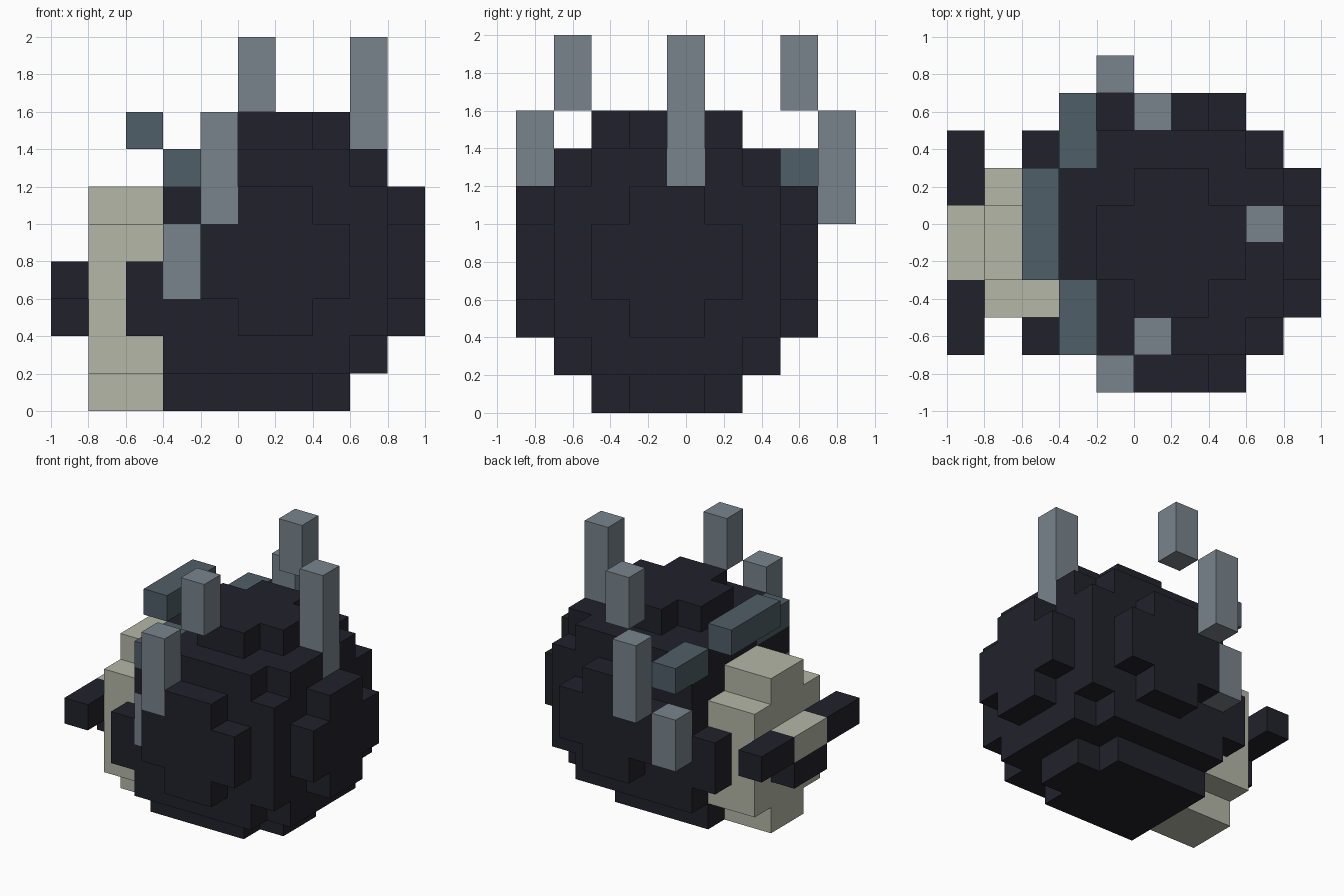
import bpy
import bmesh
from mathutils import Vector

CELL = 0.2
ORIGIN = Vector((-1.0, -0.9, 0.0))

old = bpy.data.objects.get("Cube")
if old:
    bpy.data.objects.remove(old, do_unlink=True)


def make_material(name, rgb):
    mat = bpy.data.materials.new(name)
    mat.use_nodes = True
    color = (*rgb, 1.0)
    mat.diffuse_color = color
    bsdf = next(n for n in mat.node_tree.nodes if n.type == 'BSDF_PRINCIPLED')
    bsdf.inputs["Base Color"].default_value = color
    bsdf.inputs["Roughness"].default_value = 0.9
    return mat


BLACK = make_material("near_black", (0.0155, 0.0155, 0.025))
CREAM = make_material("cream", (0.456, 0.474, 0.381))
STEEL = make_material("light_steel", (0.191, 0.231, 0.262))
SLATE = make_material("dark_slate", (0.080, 0.112, 0.136))


def box(x0, x1, y0, y1, z0, z1):
    """Grid cells filled by a box given in model units."""
    lo = [round((v - o) / CELL) for v, o in zip((x0, y0, z0), ORIGIN)]
    hi = [round((v - o) / CELL) for v, o in zip((x1, y1, z1), ORIGIN)]
    return {(i, j, k) for i in range(lo[0], hi[0])
            for j in range(lo[1], hi[1]) for k in range(lo[2], hi[2])}


def ball(center, radius):
    """Grid cells whose centres lie inside a sphere."""
    cells = set()
    for c in box(-1, 1, -0.9, 0.9, 0, 2):
        p = ORIGIN + (Vector(c) + Vector((0.5, 0.5, 0.5))) * CELL
        if (p - Vector(center)).length < radius:
            cells.add(c)
    return cells


parts = []  # (name, cells, material); later parts replace earlier cells

# Round body with a filled-out lower front
body = ball((0.2, -0.1, 0.8), 0.8)
body |= box(-0.4, 0.0, -0.5, 0.3, 0.0, 0.2)
body |= box(-0.4, 0.0, -0.7, 0.5, 0.2, 0.4)
parts.append(("body", body, BLACK))

# Face mask, snout and mouth
face = box(-0.8, -0.4, -0.3, 0.1, 0.0, 1.2)
face |= box(-0.8, -0.4, -0.5, 0.3, 0.2, 1.0)
parts.append(("face", face, CREAM))
parts.append(("snout", box(-1, -0.8, -0.3, 0.1, 0.6, 0.8), CREAM))
parts.append(("mouth", box(-1, -0.8, -0.3, 0.1, 0.4, 0.6), BLACK))

# Cheeks and side bars, in pairs
for side, y in (("near", -0.7), ("far", 0.3)):
    parts.append((f"cheek_{side}", box(-0.6, -0.4, y, y + 0.2, 0.4, 0.8), BLACK))
for side, y in (("near", -0.7), ("far", 0.1)):
    parts.append((f"snout_bar_{side}", box(-1, -0.8, y, y + 0.4, 0.6, 0.8), BLACK))

# Brow bands
parts.append(("brow_middle", box(-0.6, -0.4, -0.3, 0.3, 1.4, 1.6), SLATE))
for side, y in (("near", -0.7), ("far", 0.3)):
    parts.append((f"brow_{side}", box(-0.4, -0.2, y, y + 0.4, 1.2, 1.4), SLATE))

# Spikes: a rear one and three mirrored pairs
parts.append(("spike_rear", box(0.6, 0.8, -0.1, 0.1, 1.2, 2.0), STEEL))
for label, x, y, z0, z1 in (("upper", 0.0, 0.6, 1.6, 2.0),
                            ("middle", -0.2, 0.8, 1.0, 1.6),
                            ("lower", -0.4, 0.6, 0.6, 1.0)):
    for side, s in (("near", -1), ("far", 1)):
        parts.append((f"spike_{label}_{side}",
                      box(x, x + 0.2, s * y - 0.1, s * y + 0.1, z0, z1), STEEL))

owner = {c: i for i, (_, cells, _) in enumerate(parts) for c in cells}


def build_part(index, name, material):
    """Make the exposed faces of one part and merge the flat areas."""
    bm = bmesh.new()
    for cell in sorted(c for c, i in owner.items() if i == index):
        mid = ORIGIN + (Vector(cell) + Vector((0.5, 0.5, 0.5))) * CELL
        for axis in range(3):
            for sign in (-1, 1):
                step = [0, 0, 0]
                step[axis] = sign
                if tuple(a + b for a, b in zip(cell, step)) in owner:
                    continue
                n = Vector(step)
                u = Vector([float(k == (axis + 1) % 3) for k in range(3)])
                v = n.cross(u)
                h = CELL / 2
                corners = ((-1, -1), (1, -1), (1, 1), (-1, 1))
                bm.faces.new([bm.verts.new(mid + h * (n + a * u + b * v))
                              for a, b in corners])
    bmesh.ops.remove_doubles(bm, verts=bm.verts[:], dist=0.001)
    bmesh.ops.dissolve_limit(bm, angle_limit=0.02, verts=bm.verts[:],
                             edges=bm.edges[:])
    mesh = bpy.data.meshes.new(name)
    bm.to_mesh(mesh)
    bm.free()
    mesh.materials.append(material)
    obj = bpy.data.objects.new(name, mesh)
    bpy.context.collection.objects.link(obj)


for i, (name, _, material) in enumerate(parts):
    build_part(i, name, material)
